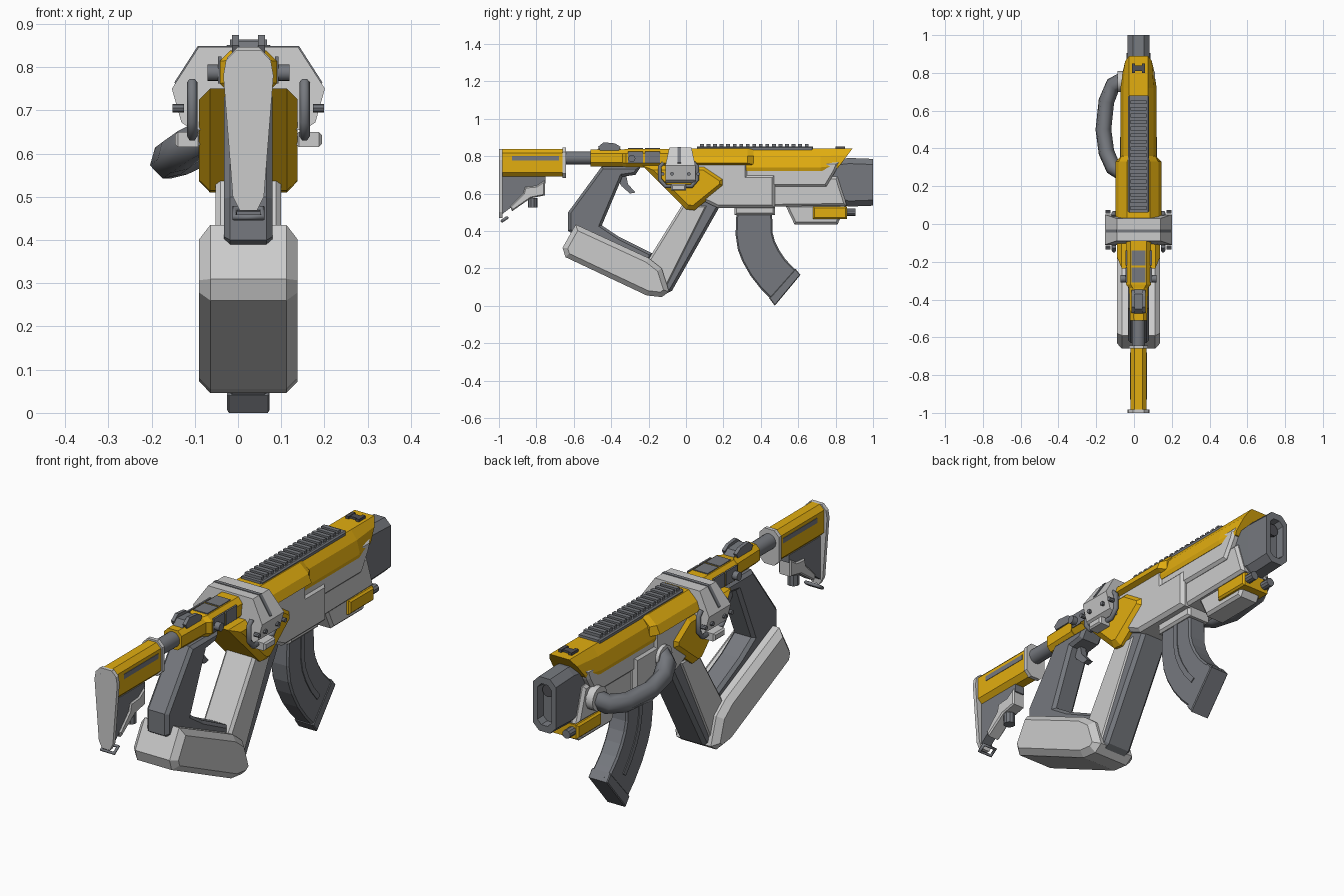
import bpy, bmesh, math
from mathutils import Vector

CX = 0.024  # the body is offset because a handle sits on the left only

def material(name, rgb):
    m = bpy.data.materials.new(name)
    m.diffuse_color = (*rgb, 1)
    return m

YEL = material("yellow", (0.76, 0.42, 0.005))
WHT = material("white", (0.86, 0.87, 0.89))
GRY = material("grey", (0.18, 0.19, 0.21))
DRK = material("dark", (0.08, 0.08, 0.09))

def finish(bm, name, mat):
    bmesh.ops.recalc_face_normals(bm, faces=bm.faces[:])
    me = bpy.data.meshes.new(name)
    bm.to_mesh(me)
    bm.free()
    ob = bpy.data.objects.new(name, me)
    bpy.context.collection.objects.link(ob)
    me.materials.append(mat)
    return ob

def prism(name, pts, hw, mat, ch=0.0, x=0.0):
    """Side profile (y, z) extruded across x, with chamfered cap edges."""
    bm = bmesh.new()
    f = bm.faces.new([bm.verts.new((CX + x - hw, y, z)) for y, z in pts])
    ext = bmesh.ops.extrude_face_region(bm, geom=[f], use_keep_orig=True)
    new = [v for v in ext["geom"] if isinstance(v, bmesh.types.BMVert)]
    bmesh.ops.translate(bm, vec=(2 * hw, 0, 0), verts=new)
    bmesh.ops.recalc_face_normals(bm, faces=bm.faces[:])
    if ch:
        caps = [e for e in bm.edges if abs(e.verts[0].co.x - e.verts[1].co.x) < 1e-5]
        bmesh.ops.bevel(bm, geom=caps, offset=ch, segments=1, affect='EDGES')
    return finish(bm, name, mat)

def box(name, y0, y1, z0, z1, hw, mat, ch=0.0, x=0.0):
    return prism(name, [(y0, z0), (y1, z0), (y1, z1), (y0, z1)], hw, mat, ch, x)

def loft(name, sections, mat):
    """Sections (y, half outline of (x, z)) mirrored in x and joined along y."""
    bm = bmesh.new()
    rings = []
    for y, half in sections:
        loop = list(half) + [(-x, z) for x, z in reversed(half)]
        rings.append([bm.verts.new((CX + x, y, z)) for x, z in loop])
    n = len(rings[0])
    for a, b in zip(rings, rings[1:]):
        for i in range(n):
            bm.faces.new((a[i], a[(i + 1) % n], b[(i + 1) % n], b[i]))
    bm.faces.new(rings[0])
    bm.faces.new(rings[-1])
    return finish(bm, name, mat)

def octo(hw, z0, z1, c):
    return [(hw - c, z1), (hw, z1 - c), (hw, z0 + c), (hw - c, z0)]

def cyl(name, loc, r, depth, axis, mat, n=16):
    rot = {'x': (0, math.pi / 2, 0), 'y': (math.pi / 2, 0, 0), 'z': (0, 0, 0)}[axis]
    bpy.ops.mesh.primitive_cylinder_add(vertices=n, radius=r, depth=depth, rotation=rot,
                                        location=(CX + loc[0], loc[1], loc[2]))
    ob = bpy.context.object
    ob.name = name
    ob.data.materials.append(mat)
    bpy.ops.object.shade_smooth_by_angle(angle=math.radians(35))
    return ob

def tube(name, pts, r, mat, cyclic=False, res=1):
    cu = bpy.data.curves.new(name, 'CURVE')
    cu.dimensions = '3D'
    cu.bevel_depth, cu.bevel_resolution, cu.use_fill_caps = r, res, True
    sp = cu.splines.new('POLY')
    sp.points.add(len(pts) - 1)
    for p, (x, y, z) in zip(sp.points, pts):
        p.co = (CX + x, y, z, 1)
    sp.use_cyclic_u = cyclic
    ob = bpy.data.objects.new(name, cu)
    bpy.context.collection.objects.link(ob)
    cu.materials.append(mat)
    bpy.ops.object.select_all(action='DESELECT')
    ob.select_set(True)
    bpy.context.view_layer.objects.active = ob
    bpy.ops.object.convert(target='MESH')
    return bpy.context.object

# Shoulder stock
plate = [(0.03, 0.838), (0.052, 0.815), (0.058, 0.78), (0.036, 0.5), (0.02, 0.468)]
loft("butt_plate", [(-1.0, plate), (-0.982, plate)], WHT)
cyl("butt_stud", (0, -0.99, 0.79), 0.035, 0.02, 'y', GRY)
loft("stock_shell", [(y, octo(0.043, 0.69, 0.838, 0.022)) for y in (-0.984, -0.655)], YEL)
loft("stock_collar", [(y, octo(0.05, 0.683, 0.846, 0.025)) for y in (-0.66, -0.642)], WHT)
prism("stock_web", [(-0.982, 0.69), (-0.75, 0.69), (-0.75, 0.655), (-0.85, 0.62), (-0.93, 0.53),
                    (-0.982, 0.49)], 0.025, GRY)
prism("stock_strut", [(-0.755, 0.67), (-0.755, 0.59), (-0.83, 0.575), (-0.93, 0.505),
                      (-0.94, 0.53), (-0.87, 0.6), (-0.86, 0.635), (-0.8, 0.64)], 0.032, WHT, 0.006)
cyl("stock_knob", (0, -0.82, 0.55), 0.026, 0.05, 'z', GRY, 10)
tube("sling_loop", [(-.032, -.985, .452), (.032, -.985, .452), (.032, -.955, .472), (-.032, -.955, .472)],
     0.008, GRY, True)
cyl("buffer_tube", (0, -0.58, 0.79), 0.035, 0.2, 'y', GRY)

# Rear receiver, side windows, cross pin
loft("rear_receiver", [(-0.51, octo(0.045, 0.745, 0.835, 0.02)), (-0.34, octo(0.05, 0.745, 0.835, 0.02)),
                       (-0.32, octo(0.066, 0.738, 0.838, 0.024)), (-0.05, octo(0.066, 0.738, 0.838, 0.024))], YEL)
cyl("cross_pin", (0, -0.29, 0.787), 0.019, 0.19, 'x', GRY)
for i, y in enumerate((-0.31, -0.22)):
    box(f"top_window_{i}", y, y + 0.08, 0.80, 0.842, 0.036, GRY)
for s, side in ((-1, "left"), (1, "right")):
    box(f"{side}_stock_slot", -0.93, -0.68, 0.777, 0.8, 0.002, GRY, x=s * 0.043)
    for i, y in enumerate((-0.31, -0.22)):
        box(f"{side}_window_{i}", y, y + 0.08, 0.762, 0.825, 0.004, GRY, x=s * 0.066)
    prism(f"{side}_rear_sight_ear", [(-0.46, 0.83), (-0.36, 0.83), (-0.35, 0.85), (-0.38, 0.868),
                                     (-0.44, 0.874), (-0.47, 0.85)], 0.008, GRY, x=s * 0.03)
    box(f"{side}_front_sight_ear", 0.8, 0.85, 0.83, 0.852, 0.008, DRK, x=s * 0.026)
prism("rear_sight", [(-0.48, 0.83), (-0.34, 0.83), (-0.37, 0.855), (-0.45, 0.86)], 0.025, GRY)
box("front_sight", 0.81, 0.84, 0.83, 0.85, 0.03, DRK)

# Grip, trigger and closed frame
prism("grip", [(-0.45, 0.745), (-0.24, 0.745), (-0.27, 0.70), (-0.34, 0.69), (-0.45, 0.43), (-0.36, 0.37),
               (-0.18, 0.28), (-0.2, 0.2), (-0.6, 0.38), (-0.63, 0.40), (-0.63, 0.5)], 0.056, GRY, 0.014)
prism("trigger", [(-0.38, 0.70), (-0.32, 0.70), (-0.31, 0.65), (-0.27, 0.605), (-0.3, 0.6), (-0.345, 0.64)],
      0.015, GRY)
prism("frame_bar", [(-0.59, 0.435), (-0.66, 0.31), (-0.645, 0.26), (-0.21, 0.055), (-0.13, 0.046), (-0.09, 0.075),
                    (-0.13, 0.2), (-0.2, 0.255)], 0.114, WHT, 0.026)
prism("frame_leg", [(-0.02, 0.54), (0.12, 0.54), (-0.11, 0.08), (-0.19, 0.1), (-0.2, 0.25)], 0.076, WHT, 0.012)
prism("frame_leg_front", [(0.08, 0.57), (0.15, 0.57), (0.18, 0.53), (-0.075, 0.08), (-0.13, 0.052), (-0.14, 0.12)],
      0.07, GRY, 0.015)

# Lower receiver shell
prism("lower_shell", [(-0.235, 0.75), (0.0, 0.515), (0.045, 0.51), (0.205, 0.64), (0.205, 0.68), (0.1, 0.75)],
      0.114, YEL, 0.025)

# Main body and handguard
prism("main_body", [(0.0, 0.775), (0.05, 0.58), (0.17, 0.523), (0.475, 0.523), (0.475, 0.70), (0.33, 0.70),
                    (0.33, 0.775)], 0.098, WHT, 0.015)
prism("handguard", [(0.3, 0.77), (0.82, 0.77), (0.80, 0.72), (0.75, 0.637), (0.47, 0.637), (0.3, 0.6)], 0.088, WHT, 0.012)
prism("handguard_lower", [(0.4, 0.69), (0.81, 0.69), (0.86, 0.535), (0.47, 0.53)], 0.074, WHT, 0.012)
prism("fore_block", [(0.53, 0.54), (0.58, 0.435), (0.81, 0.435), (0.86, 0.54)], 0.055, WHT, 0.012)
box("side_battery", 0.68, 0.86, 0.465, 0.53, 0.072, YEL, 0.008)
for s, side in ((-1, "left"), (1, "right")):
    cyl(f"{side}_battery_knob", (s * 0.045, 0.88, 0.5), 0.02, 0.05, 'y', GRY, 10)

# Top covers
rear = [(0.06, 0.84), (0.105, 0.80), (0.122, 0.762), (0.095, 0.752)]
step = [(0.05, 0.838), (0.09, 0.80), (0.09, 0.755), (0.08, 0.75)]
loft("top_cover_rear", [(0.03, rear), (0.33, rear), (0.36, step)], YEL)
front = [(0.05, 0.84), (0.08, 0.80), (0.096, 0.74), (0.09, 0.72)]
nose = [(0.05, 0.84), (0.07, 0.805), (0.08, 0.75), (0.076, 0.735)]
cover = loft("top_cover_front", [(0.32, front), (0.72, front), (0.9, nose)], YEL)
for v in cover.data.vertices:  # rake the nose back toward its lower edge
    if v.co.y > 0.85:
        v.co.y = 0.89 - (0.84 - v.co.z) * 0.75

# Top rail with teeth
box("top_rail", 0.06, 0.68, 0.82, 0.851, 0.055, GRY, 0.006)
for i in range(17):
    box(f"rail_tooth_{i}", 0.075 + i * 0.035, 0.095 + i * 0.035, 0.845, 0.864, 0.043, GRY)

# Muzzle with recessed mouth
loft("muzzle", [(0.78, octo(0.056, 0.56, 0.78, 0.03)), (0.87, octo(0.058, 0.53, 0.79, 0.03)),
                (1.0, octo(0.058, 0.535, 0.785, 0.03)), (1.0, octo(0.036, 0.565, 0.755, 0.02)),
                (0.96, octo(0.034, 0.568, 0.752, 0.02))], GRY)
cyl("bore", (0, 0.96, 0.715), 0.028, 0.03, 'y', DRK)

# Magazine: paired rear and front edges
back = [(0.27, 0.51), (0.265, 0.38), (0.277, 0.3), (0.302, 0.235), (0.345, 0.16), (0.4, 0.09), (0.46, 0.03)]
fore = [(0.46, 0.51), (0.463, 0.39), (0.475, 0.345), (0.498, 0.298), (0.53, 0.25), (0.565, 0.213), (0.6, 0.18)]
mix = lambda t: [tuple(Vector(a).lerp(Vector(b), t)) for a, b in zip(back[:6], fore[:6])]
prism("magazine", back + fore[::-1], 0.046, GRY, 0.008)
prism("magazine_rib", mix(0.46) + mix(0.58)[::-1], 0.05, GRY)
prism("magazine_base", [(0.445, 0.04), (0.475, 0.0), (0.612, 0.165), (0.585, 0.198)], 0.049, GRY, 0.004)
box("magazine_well", 0.26, 0.475, 0.485, 0.56, 0.06, WHT, 0.01)

# Hub saddle, leaning inward toward the top, with straps, bolts and pegs
hub = [(0.115, 0.846), (0.177, 0.75), (0.155, 0.672), (0.13, 0.655)]
saddle = loft("hub", [(-0.11, hub), (0.05, hub)], WHT)
for v in saddle.data.vertices:
    if v.co.z > 0.8:
        v.co.y = -0.03 + (v.co.y + 0.03) * 0.74
loft("hub_slot", [(y, [(0.117, 0.849), (0.171, 0.765), (0.16, 0.74), (0.09, 0.7)]) for y in (-0.045, -0.028)], GRY)
for s, side in ((-1, "left"), (1, "right")):
    tube(f"{side}_strap", [(s * 0.13, y, z) for y, z in
         ((-0.12, 0.765), (-0.14, 0.745), (-0.14, 0.675), (-0.11, 0.64), (0.03, 0.64), (0.06, 0.675), (0.06, 0.745), (0.04, 0.765))],
         0.012, GRY)
    box(f"{side}_lug", -0.08, 0.0, 0.615, 0.65, 0.03, WHT, 0.007, s * 0.14)
    for y in (-0.125, -0.075, 0.015, 0.065):
        cyl(f"{side}_bolt", (s * 0.162, y, 0.705), 0.01, 0.026, 'x', GRY, 8)

# Left carrying handle
tube("left_handle", [(-0.085, 0.76, 0.625), (-0.135, 0.735, 0.60), (-0.17, 0.65, 0.583), (-0.186, 0.5, 0.583),
                     (-0.17, 0.38, 0.595), (-0.135, 0.30, 0.62), (-0.085, 0.27, 0.645)], 0.043, GRY)
cyl("handle_front_mount", (-0.095, 0.755, 0.625), 0.055, 0.035, 'x', WHT)
cyl("handle_rear_mount", (-0.1, 0.28, 0.64), 0.05, 0.03, 'x', WHT)
